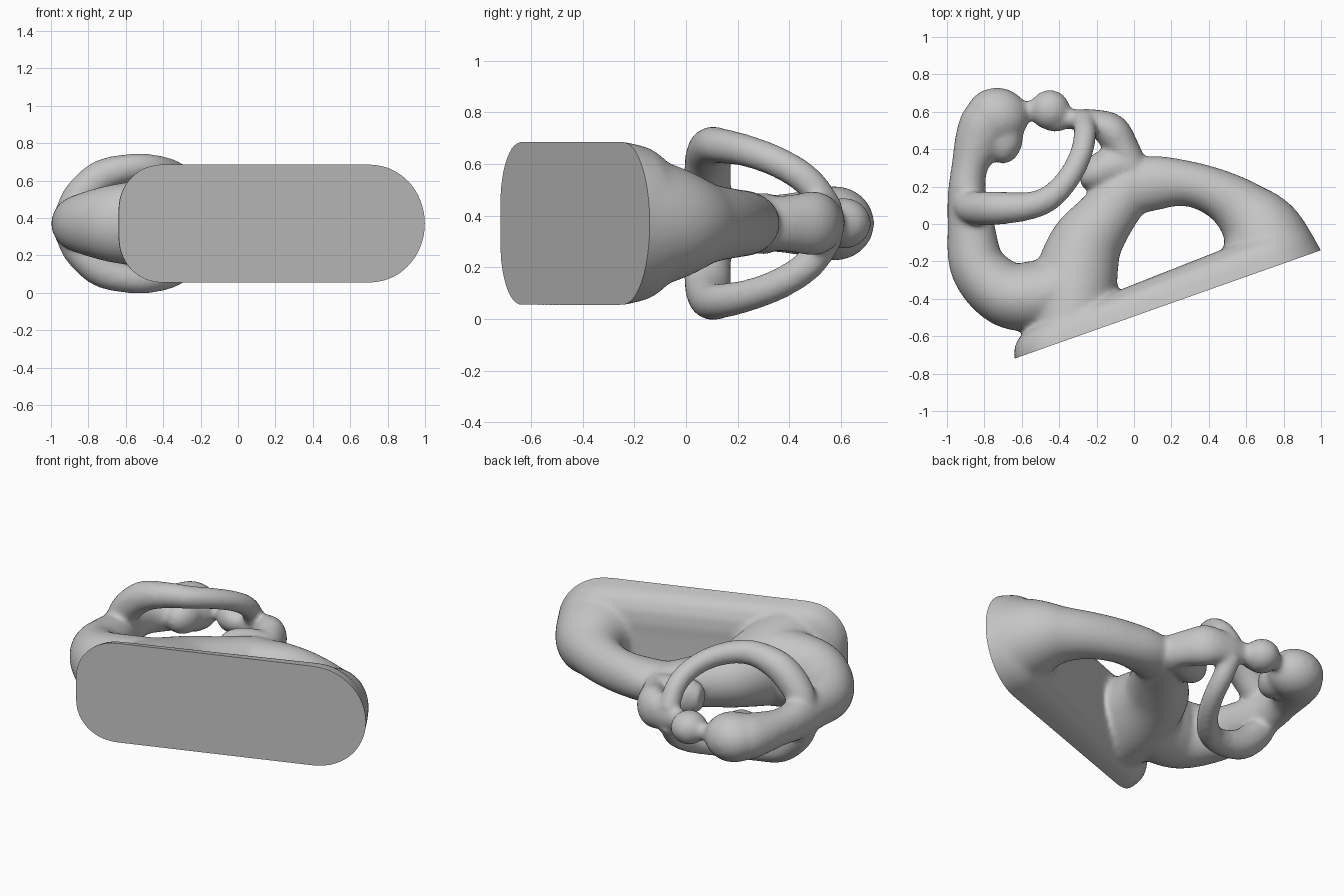
import bpy, bmesh, math
from mathutils import Vector, Matrix

if "Cube" in bpy.data.objects:
    bpy.data.objects.remove(bpy.data.objects["Cube"])

CZ = 0.37                                   # mid height of the lying sculpture
parts = []

stone = bpy.data.materials.new("grey_stone")
stone.diffuse_color = (0.56, 0.56, 0.56, 1)
stone.use_nodes = True
stone.node_tree.nodes["Principled BSDF"].inputs["Base Color"].default_value = stone.diffuse_color


def add(name, bm):
    bmesh.ops.recalc_face_normals(bm, faces=bm.faces)
    me = bpy.data.meshes.new(name)
    bm.to_mesh(me)
    bm.free()
    ob = bpy.data.objects.new(name, me)
    bpy.context.collection.objects.link(ob)
    parts.append(ob)


def loft(name, rings):
    bm = bmesh.new()
    vs = [[bm.verts.new(p) for p in r] for r in rings]
    n = len(vs[0])
    for a, b in zip(vs, vs[1:]):
        for i in range(n):
            bm.faces.new((a[i], a[(i + 1) % n], b[(i + 1) % n], b[i]))
    bm.faces.new(vs[0][::-1])
    bm.faces.new(vs[-1])
    add(name, bm)


def spline(pts, steps=10):
    """Smooth curve through points of any dimension."""
    P = [Vector(p) for p in pts]
    P = [P[0] * 2 - P[1]] + P + [P[-1] * 2 - P[-2]]
    out = []
    for a, b, c, d in zip(P, P[1:], P[2:], P[3:]):
        for k in range(steps):
            t = k / steps
            out.append(0.5 * (2 * b + (c - a) * t + (2 * a - 5 * b + 4 * c - d) * t * t
                              + (3 * b - a - 3 * c + d) * t ** 3))
    return out + [P[-2]]


def limb(name, pts, sides=28):
    """Elliptic tube: x, y, z offset, in-plane radius, vertical radius."""
    S = spline(pts)
    rings = []
    for i, p in enumerate(S):
        a, b = S[max(i - 1, 0)], S[min(i + 1, len(S) - 1)]
        t = (Vector(b[:3]) - Vector(a[:3])).normalized()
        side = t.cross(Vector((0, 0, 1))).normalized()
        up = side.cross(t)
        c = Vector((p[0], p[1], CZ + p[2]))
        rings.append([c + side * p[3] * math.cos(w) + up * p[4] * math.sin(w)
                      for w in (2 * math.pi * k / sides for k in range(sides))])
    loft(name, rings)


def blob(name, x, y, r, turn=0):
    bm = bmesh.new()
    bmesh.ops.create_uvsphere(bm, u_segments=32, v_segments=20, radius=1)
    m = (Matrix.Translation((x, y, CZ)) @ Matrix.Rotation(math.radians(turn), 4, 'Z')
         @ Matrix.Diagonal((*r, 1)))
    bmesh.ops.transform(bm, matrix=m, verts=bm.verts)
    add(name, bm)


# Plinth: rounded slab standing on a slanted plane
ORIGIN = Vector((-0.64, -0.72, 0))
ALONG = Vector((1.64, 0.58, 0)).normalized()
INWARD = Vector((-ALONG.y, ALONG.x, 0))
LENGTH, HALF = 1.738, 0.317


def outline(depth, inset):
    pts = []
    for k, (s, sz, r) in enumerate([(LENGTH, 1, 0.31), (0, 1, 0.24),
                                    (0, -1, 0.24), (LENGTH, -1, 0.31)]):
        cs = s - r if s else r
        for j in range(11):
            w = math.radians(90 * k + 9 * j)
            u = cs + (r - inset) * math.cos(w)
            z = sz * (HALF - r) + (r - inset) * math.sin(w)
            d = depth if depth < 0.02 else depth * (0.6 + 0.4 * min(1, u / 0.55))
            pts.append(ORIGIN + ALONG * u + INWARD * d + Vector((0, 0, CZ + z)))
    return pts


loft("plinth", [outline(-0.1, 0), outline(0, 0), outline(0.09, 0.02),
                outline(0.14, 0.05), outline(0.175, 0.11), outline(0.188, 0.19)])

# Large figure
limb("lower_leg", [(0.775, -0.3, 0, 0.28, 0.31), (0.68, -0.05, 0, 0.228, 0.225),
                   (0.58, 0.075, 0, 0.165, 0.16), (0.445, 0.165, 0, 0.13, 0.138),
                   (0.28, 0.217, 0, 0.122, 0.13), (0.1, 0.217, 0, 0.147, 0.125),
                   (-0.02, 0.17, 0, 0.13, 0.12)])
limb("thigh", [(-0.33, -0.62, 0, 0.24, 0.29), (-0.32, -0.36, 0, 0.23, 0.25),
               (-0.265, -0.13, 0, 0.2, 0.19), (-0.15, 0.04, 0, 0.16, 0.155),
               (-0.02, 0.2, 0, 0.14, 0.13), (0.08, 0.26, 0, 0.1, 0.1)])
limb("back", [(-0.36, -0.34, 0, 0.19, 0.235), (-0.52, -0.385, 0, 0.19, 0.23),
              (-0.69, -0.37, 0, 0.175, 0.205), (-0.835, -0.225, 0, 0.15, 0.16),
              (-0.873, 0.0, 0, 0.125, 0.13), (-0.893, 0.16, 0, 0.103, 0.125),
              (-0.88, 0.3, 0, 0.097, 0.11), (-0.84, 0.42, 0, 0.125, 0.12),
              (-0.79, 0.53, 0, 0.143, 0.135), (-0.74, 0.6, 0, 0.12, 0.12)])
blob("head", -0.733, 0.573, (0.17, 0.157, 0.145))
blob("face", -0.69, 0.455, (0.097, 0.135, 0.107), -8)
for side in (1, -1):
    limb("arm", [(x, y, z * side, r, r) for x, y, z, r in
                 [(-0.92, 0.1, 0.03, 0.07), (-0.85, 0.085, 0.14, 0.09),
                  (-0.73, 0.085, 0.25, 0.09), (-0.57, 0.095, 0.298, 0.076),
                  (-0.45, 0.14, 0.3, 0.069), (-0.35, 0.245, 0.278, 0.063),
                  (-0.285, 0.37, 0.23, 0.061), (-0.262, 0.48, 0.155, 0.061),
                  (-0.27, 0.56, 0.04, 0.06)]], 20)

# Small figure
blob("small_head", -0.45, 0.61, (0.108, 0.108, 0.1))
blob("small_chin", -0.42, 0.54, (0.07, 0.05, 0.06))
limb("small_torso", [(0.0, 0.28, 0, 0.08, 0.1), (-0.06, 0.405, 0, 0.088, 0.112),
                     (-0.125, 0.5, 0, 0.094, 0.125), (-0.23, 0.55, 0, 0.066, 0.095),
                     (-0.33, 0.56, 0, 0.055, 0.07), (-0.4, 0.58, 0, 0.055, 0.06)])
limb("small_lap", [(-0.02, 0.32, 0, 0.09, 0.11), (-0.13, 0.3, 0, 0.105, 0.12),
                   (-0.22, 0.265, 0, 0.09, 0.11), (-0.29, 0.25, 0, 0.055, 0.07)])
blob("touching_brow", -0.56, 0.615, (0.05, 0.045, 0.05))

# Merge all parts into one softly blended body
bpy.ops.object.select_all(action='DESELECT')
for ob in parts:
    ob.select_set(True)
body = parts[0]
bpy.context.view_layer.objects.active = body
bpy.ops.object.join()
body.name = "sculpture"
rm = body.modifiers.new("blend", 'REMESH')
rm.mode = 'VOXEL'
rm.voxel_size = 0.014
sm = body.modifiers.new("soften", 'SMOOTH')
sm.factor = 0.5
sm.iterations = 16
bpy.context.view_layer.update()
mesh = bpy.data.meshes.new_from_object(body.evaluated_get(bpy.context.evaluated_depsgraph_get()))
body.modifiers.clear()

# Slice the plinth flat along its slanted underside
bm = bmesh.new()
bm.from_mesh(mesh)
bmesh.ops.bisect_plane(bm, geom=bm.verts[:] + bm.edges[:] + bm.faces[:],
                       plane_co=ORIGIN, plane_no=INWARD, clear_inner=True)
bmesh.ops.holes_fill(bm, edges=[e for e in bm.edges if e.is_boundary], sides=0)
bmesh.ops.recalc_face_normals(bm, faces=bm.faces)
bm.to_mesh(mesh)
bm.free()
body.data = mesh
mesh.materials.clear()
mesh.materials.append(stone)
for p in mesh.polygons:
    p.material_index = 0
bpy.ops.object.shade_smooth_by_angle(angle=math.radians(40))
